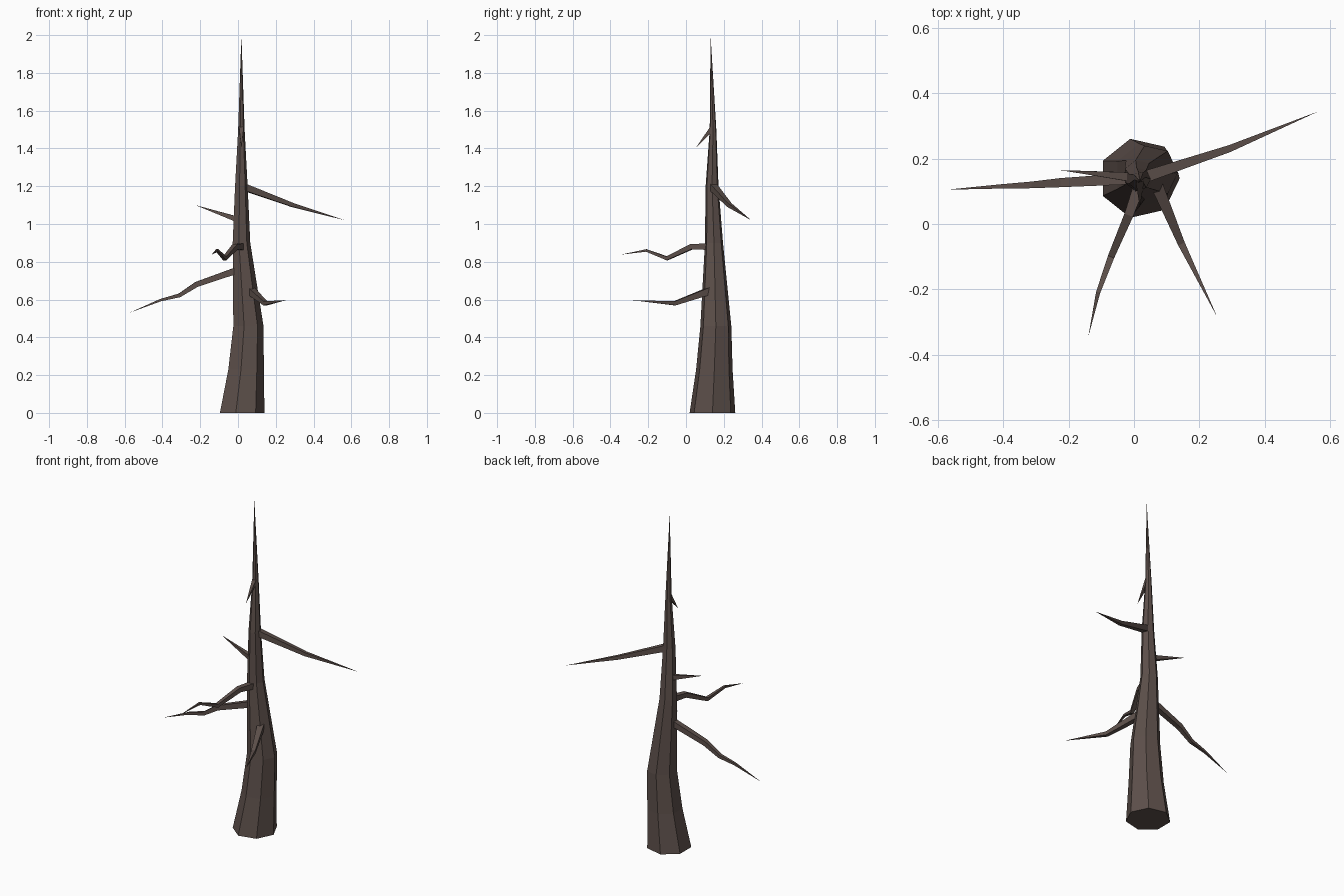
import bpy, bmesh, math
from mathutils import Vector

if "Cube" in bpy.data.objects:
    bpy.data.objects.remove(bpy.data.objects["Cube"])

bark = bpy.data.materials.new("grey brown bark")
bark.diffuse_color = (0.11, 0.08, 0.07, 1)
bark.use_nodes = True
bark.node_tree.nodes["Principled BSDF"].inputs["Base Color"].default_value = bark.diffuse_color


def finish(bm, name):
    bmesh.ops.recalc_face_normals(bm, faces=bm.faces)
    me = bpy.data.meshes.new(name)
    bm.to_mesh(me)
    bm.free()
    me.materials.append(bark)
    ob = bpy.data.objects.new(name, me)
    bpy.context.collection.objects.link(ob)


def skin(name, rings, tip):
    """Bridge rings of points in order and close them to a pointed tip."""
    bm = bmesh.new()
    loops = [[bm.verts.new(p) for p in ring] for ring in rings]
    n = len(loops[0])
    for a, b in zip(loops, loops[1:]):
        for i in range(n):
            j = (i + 1) % n
            bm.faces.new((a[i], a[j], b[j], b[i]))
    end = bm.verts.new(tip)
    for i in range(n):
        bm.faces.new((loops[-1][i], loops[-1][(i + 1) % n], end))
    bm.faces.new(loops[0][::-1])
    finish(bm, name)


def branch(name, points, radius, sides=4):
    """Tapered twig along a bent path."""
    pts = [Vector(p) for p in points]
    rings = []
    for k, p in enumerate(pts[:-1]):
        d = (pts[k + 1] - pts[max(k - 1, 0)]).normalized()
        u = d.cross(Vector((0, 0, 1))).normalized()
        v = u.cross(d)
        r = radius * (1 - 0.85 * k / (len(pts) - 1))
        ring = []
        for i in range(sides):
            a = math.tau * (i + 0.5) / sides
            ring.append(p + r * (math.cos(a) * u + math.sin(a) * v))
        rings.append(ring)
    skin(name, rings, pts[-1])


# Trunk: seven-sided, leaning slightly; rows are z, centre x, centre y, radius
trunk = [(0, .016, .14, .124), (.23, .038, .15, .099), (.46, .051, .158, .084),
         (.9, .016, .148, .049), (1.2, .016, .138, .035), (1.5, .017, .143, .018)]
skin("trunk",
     [[(x + r * math.cos(math.tau * i / 7), y + r * math.sin(math.tau * i / 7), z)
       for i in range(7)] for z, x, y, r in trunk],
     (.018, .13, 2.0))

# Bare branches
branch("right_branch", [(.02, .14, 1.2), (.29, .23, 1.1), (.565, .345, 1.02)], .026)
branch("left_branch", [(.01, .14, .76), (-.22, .127, .68), (-.31, .12, .622),
                       (-.41, .115, .597), (-.575, .105, .53)], .025)
branch("left_twig", [(.01, .142, 1.02), (-.225, .165, 1.1)], .022)
branch("front_branch", [(.02, .13, .88), (-.015, .03, .88), (-.07, -.10, .818),
                        (-.11, -.21, .86), (-.14, -.345, .838)], .025)
branch("front_right_branch", [(.065, .13, .648), (.145, -.06, .58), (.255, -.285, .597)], .027)
branch("top_twig", [(.018, .14, 1.51), (.018, .05, 1.4)], .018)
